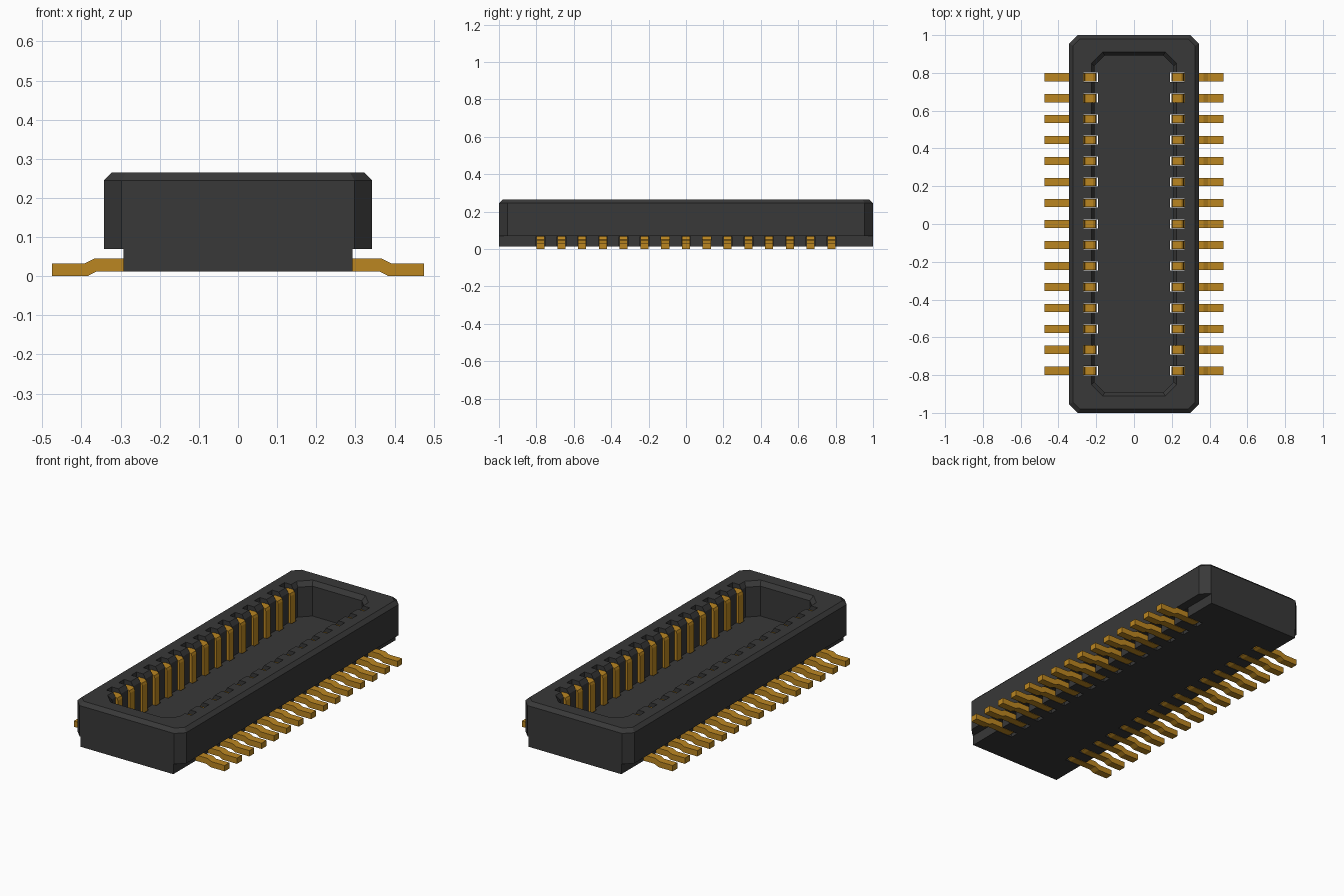
import bpy, bmesh, math

if "Cube" in bpy.data.objects:
    bpy.data.objects.remove(bpy.data.objects["Cube"])


def material(name, rgb, rough):
    m = bpy.data.materials.new(name)
    m.use_nodes = True
    m.diffuse_color = (*rgb, 1)
    b = m.node_tree.nodes["Principled BSDF"]
    b.inputs["Base Color"].default_value = (*rgb, 1)
    b.inputs["Roughness"].default_value = rough
    return m


BLACK = material("black plastic", (0.04, 0.04, 0.04), 0.6)
GOLD = material("gold metal", (0.5, 0.24, 0.015), 0.5)


def mesh_object(name, bm, mat):
    bmesh.ops.recalc_face_normals(bm, faces=bm.faces)
    me = bpy.data.meshes.new(name)
    bm.to_mesh(me)
    bm.free()
    me.materials.append(mat)
    ob = bpy.data.objects.new(name, me)
    bpy.context.collection.objects.link(ob)
    return ob


def octagon(x, y, c):
    """Rectangle outline of half sizes x, y with corners cut by c."""
    return [(x, -y + c), (x, y - c), (x - c, y), (-x + c, y),
            (-x, y - c), (-x, -y + c), (-x + c, -y), (x - c, -y)]


def loft(layers):
    """Closed solid through (half x, half y, corner, z) layers."""
    bm = bmesh.new()
    rings = [[bm.verts.new((px, py, z)) for px, py in octagon(x, y, c)]
             for x, y, c, z in layers]
    for a, b in zip(rings, rings[1:]):
        for i in range(8):
            j = (i + 1) % 8
            bm.faces.new((a[i], a[j], b[j], b[i]))
    bm.faces.new(rings[0])
    bm.faces.new(rings[-1])
    return bm


def extrude_profile(bm, profile, y, width, side=1):
    """Add an x-z profile extruded along y, centred at y."""
    f = bm.faces.new([bm.verts.new((side * x, y - width / 2, z)) for x, z in profile])
    new = bmesh.ops.extrude_face_region(bm, geom=[f])["geom"]
    bmesh.ops.translate(bm, vec=(0, width, 0),
                        verts=[v for v in new if isinstance(v, bmesh.types.BMVert)])


def boolean(target, tool, operation):
    mod = target.modifiers.new("bool", "BOOLEAN")
    mod.object, mod.operation, mod.solver = tool, operation, "EXACT"
    bpy.context.view_layer.objects.active = target
    bpy.ops.object.modifier_apply(modifier=mod.name)
    bpy.data.objects.remove(tool)


PIN_Y = [(i - 7) * 0.111 for i in range(15)]

# Housing: wide shell with bevelled rim, on a narrower base
housing = mesh_object("housing", loft([(0.343, 1.0, 0.045, 0.07),
                                       (0.343, 1.0, 0.045, 0.245),
                                       (0.323, 0.98, 0.037, 0.265)]), BLACK)
bm = bmesh.new()
extrude_profile(bm, [(-0.293, 0.012), (0.293, 0.012), (0.293, 0.1), (-0.293, 0.1)], 0, 2.0)
boolean(housing, mesh_object("base", bm, BLACK), "UNION")

# Open socket with a chamfered mouth
boolean(housing, mesh_object("socket_cutter", loft([(0.21, 0.892, 0.055, 0.07),
                                                    (0.21, 0.892, 0.055, 0.24),
                                                    (0.226, 0.91, 0.06, 0.265),
                                                    (0.226, 0.91, 0.06, 0.3)]), BLACK),
        "DIFFERENCE")

# Slots that hold the contacts
slot = [(0.19, 0), (0.31, 0), (0.31, 0.068), (0.268, 0.068), (0.268, 0.3), (0.19, 0.3)]
bm = bmesh.new()
for side in (1, -1):
    for y in PIN_Y:
        extrude_profile(bm, slot, y, 0.048, side)
boolean(housing, mesh_object("slot_cutter", bm, BLACK), "DIFFERENCE")

# Contacts: flat foot outside, upright arm with hooked top inside
pin = [(0.475, 0), (0.385, 0), (0.362, 0.012), (0.222, 0.012), (0.205, 0.019),
       (0.198, 0.036), (0.198, 0.222), (0.203, 0.235), (0.216, 0.242), (0.248, 0.242),
       (0.26, 0.236), (0.266, 0.222), (0.266, 0.19), (0.235, 0.19), (0.232, 0.187),
       (0.232, 0.062), (0.237, 0.05), (0.25, 0.045), (0.368, 0.045), (0.392, 0.033),
       (0.475, 0.033)]
bm = bmesh.new()
extrude_profile(bm, pin, 0, 0.043)
first = mesh_object("left_contact_1", bm, GOLD)
for n, y in enumerate(PIN_Y, 1):
    for label, angle in (("left", 0), ("right", math.pi)):
        if label == "left" and n == 1:
            ob = first
        else:
            ob = bpy.data.objects.new(f"{label}_contact_{n}", first.data)
            bpy.context.collection.objects.link(ob)
        ob.location.y = y
        ob.rotation_euler.z = angle
